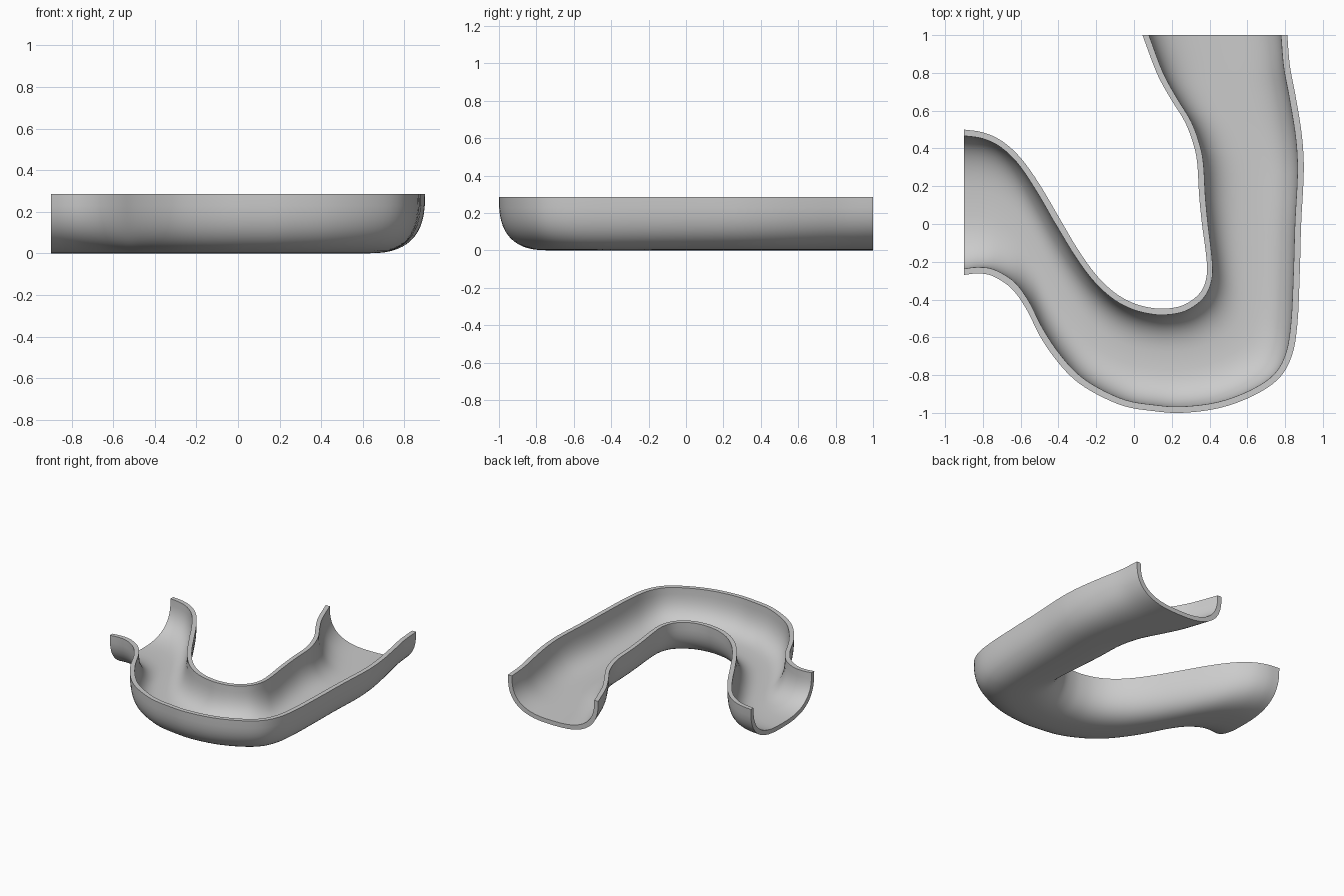
import bpy, bmesh, math
from mathutils import Vector

if "Cube" in bpy.data.objects:
    bpy.data.objects.remove(bpy.data.objects["Cube"])

HEIGHT, WALL, SIDES, STEPS = 0.285, 0.033, 28, 4

# Matching stations on the two rims: (inner bend x, y, outer bend x, y)
stations = [
    (-.90, .50, -.90, -.27), (-.80, .485, -.83, -.262), (-.70, .44, -.75, -.275),
    (-.60, .35, -.65, -.34), (-.50, .21, -.57, -.45), (-.40, .04, -.50, -.59),
    (-.30, -.13, -.42, -.71), (-.20, -.27, -.32, -.82), (-.10, -.365, -.20, -.90),
    (.00, -.42, -.05, -.965), (.10, -.445, .10, -.99), (.18, -.447, .25, -1.0),
    (.26, -.43, .45, -.975), (.33, -.385, .63, -.91), (.37, -.33, .765, -.82),
    (.387, -.25, .835, -.70), (.38, -.15, .865, -.53), (.36, .00, .878, -.25),
    (.345, .15, .885, .00), (.335, .32, .897, .22), (.315, .42, .898, .35),
    (.27, .54, .885, .50), (.19, .67, .855, .68), (.12, .80, .825, .84),
    (.045, 1.0, .812, 1.0)]


def smooth_path(points, steps):
    """Catmull-Rom interpolation through 4D points."""
    p = [Vector(q) for q in points]
    p = [2 * p[0] - p[1]] + p + [2 * p[-1] - p[-2]]
    out = []
    for i in range(1, len(p) - 2):
        a, b, c, d = p[i - 1:i + 3]
        for k in range(steps):
            t = k / steps
            out.append(0.5 * (2 * b + (c - a) * t + (2 * a - 5 * b + 4 * c - d) * t ** 2
                              + (3 * b - a - 3 * c + d) * t ** 3))
    return out + [p[-2]]


def half_profile(half, depth, power=2.7):
    """Rounded U section, from one rim down and up to the other."""
    pts = []
    for j in range(SIDES + 1):
        a = math.pi * j / SIDES
        c, s = math.cos(a), math.sin(a)
        x = -math.copysign(abs(c) ** (2 / power), c) * half
        pts.append((x, HEIGHT - depth * max(s, 0) ** (2 / power)))
    pts[0], pts[-1] = (-half, HEIGHT), (half, HEIGHT)
    return pts


# Channel: closed wall section lofted between the two rims
path = smooth_path(stations, STEPS)
bm = bmesh.new()
rings = []
for i, p in enumerate(path):
    a, b = Vector((p[0], p[1])), Vector((p[2], p[3]))
    mid, half = (a + b) / 2, (b - a).length / 2
    across = (b - a).normalized()
    q, r = path[max(i - 1, 0)], path[min(i + 1, len(path) - 1)]
    along = Vector((r[0] + r[2] - q[0] - q[2], r[1] + r[3] - q[1] - q[3])).normalized()
    wall = WALL / max(abs(across.cross(along)), 0.6)
    section = half_profile(half, HEIGHT) + half_profile(half - wall, HEIGHT - WALL)[::-1]
    rings.append([bm.verts.new((mid.x + across.x * u, mid.y + across.y * u, z))
                  for u, z in section])

n = len(rings[0])
for r0, r1 in zip(rings, rings[1:]):
    for j in range(n):
        k = (j + 1) % n
        bm.faces.new((r0[j], r0[k], r1[k], r1[j]))

# Flat cut ends
for ring in (rings[0], rings[-1]):
    for j in range(SIDES):
        bm.faces.new((ring[j], ring[j + 1], ring[n - 2 - j], ring[n - 1 - j]))

bmesh.ops.recalc_face_normals(bm, faces=bm.faces)
mesh = bpy.data.meshes.new("curved_channel")
bm.to_mesh(mesh)
bm.free()
channel = bpy.data.objects.new("curved_channel", mesh)
bpy.context.collection.objects.link(channel)
bpy.context.view_layer.objects.active = channel
channel.select_set(True)
bpy.ops.object.shade_smooth_by_angle(angle=math.radians(40))
